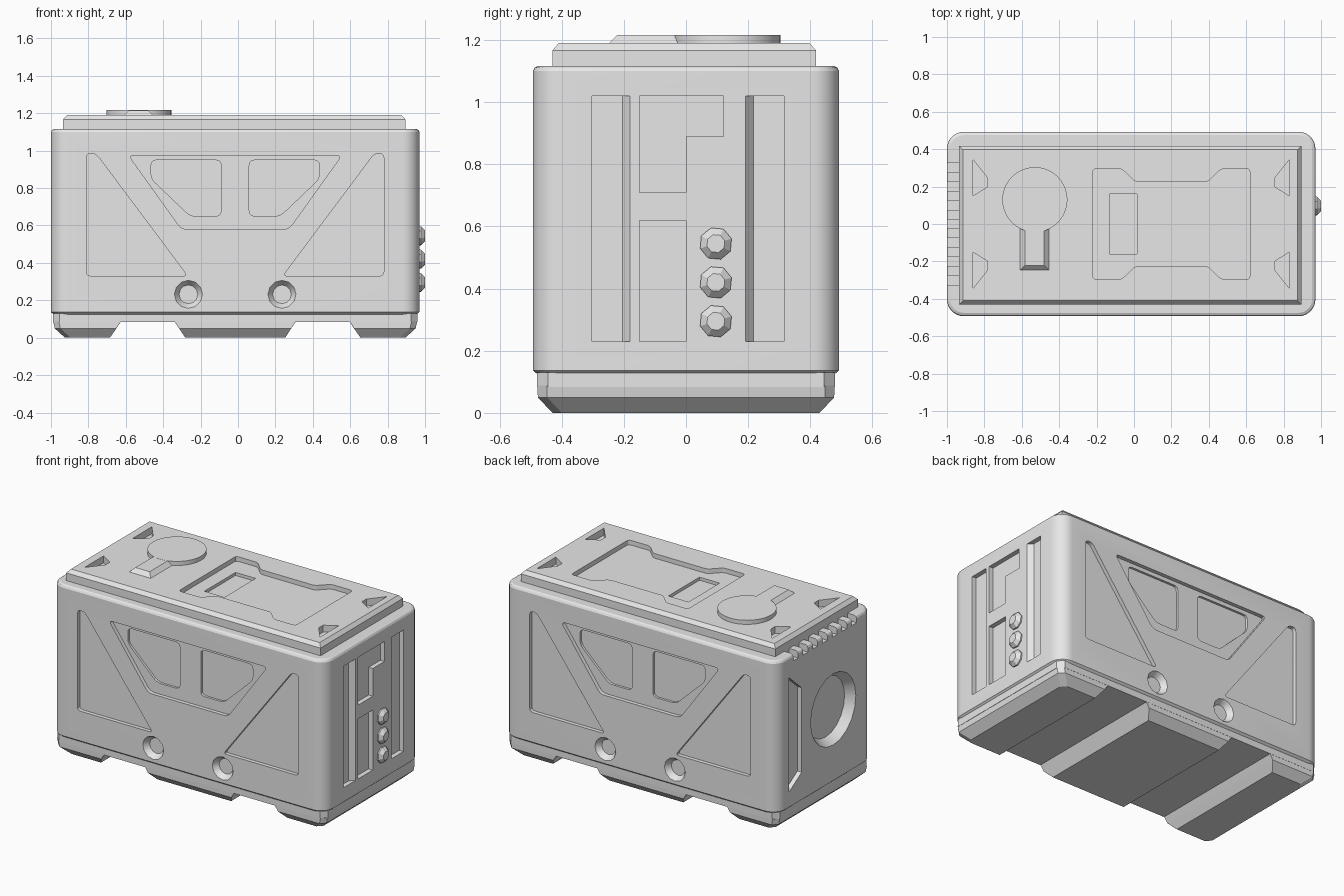
import bpy, bmesh, math
from mathutils import Vector

if "Cube" in bpy.data.objects:
    bpy.data.objects.remove(bpy.data.objects["Cube"])

CX = -0.015                       # centre of the crate without its end buttons
X0, X1, HY = -1.0, 0.97, 0.493    # end planes and half depth of the body
BODY_TOP, LID_TOP = 1.117, 1.19

grey = bpy.data.materials.new("plain grey")
grey.diffuse_color = (0.8, 0.8, 0.8, 1)
grey.use_nodes = True
grey.node_tree.nodes["Principled BSDF"].inputs["Base Color"].default_value = grey.diffuse_color


def loft(name, rings):
    """Closed solid through rings with equal point counts."""
    bm = bmesh.new()
    vs = [[bm.verts.new(p) for p in r] for r in rings]
    n = len(vs[0])
    for a, b in zip(vs, vs[1:]):
        for i in range(n):
            j = (i + 1) % n
            bm.faces.new((a[i], a[j], b[j], b[i]))
    bm.faces.new(vs[0])
    bm.faces.new(vs[-1])
    bmesh.ops.recalc_face_normals(bm, faces=bm.faces)
    me = bpy.data.meshes.new(name)
    bm.to_mesh(me)
    bm.free()
    me.materials.append(grey)
    ob = bpy.data.objects.new(name, me)
    bpy.context.collection.objects.link(ob)
    return ob


def rounded(pts, r, n=3):
    """Polygon with rounded corners."""
    out = []
    for i, p in enumerate(pts):
        p = Vector(p)
        a, b = Vector(pts[i - 1]) - p, Vector(pts[(i + 1) % len(pts)]) - p
        a, b = p + a.normalized() * r, p + b.normalized() * r
        for k in range(n + 1):
            t = k / n
            out.append(tuple(a * (1 - t) ** 2 + p * 2 * t * (1 - t) + b * t * t))
    return out


def circle(u, v, r, n, turn=0.0):
    return [(u + r * math.cos(turn + 2 * math.pi * i / n),
             v + r * math.sin(turn + 2 * math.pi * i / n)) for i in range(n)]


def rect(u0, u1, v0, v1):
    return [(u0, v0), (u1, v0), (u1, v1), (u0, v1)]


def round_rect(hx, hy, r, z, n=8):
    pts = []
    for q, (sx, sy) in enumerate(((1, 1), (-1, 1), (-1, -1), (1, -1))):
        for k in range(n + 1):
            a = math.pi / 2 * (q + k / n)
            pts.append((CX + sx * (hx - r) + r * math.cos(a),
                        sy * (hy - r) + r * math.sin(a), z))
    return pts


# Placing a 2D shape at depth d below each side
front = lambda u, v, d: (u, -HY + d, v)
back = lambda u, v, d: (u, HY - d, v)
right = lambda u, v, d: (X1 - d, u, v)
left = lambda u, v, d: (X0 + d, u, v)
body_top = lambda u, v, d: (u, v, BODY_TOP - d)
lid_top = lambda u, v, d: (u, v, LID_TOP - d)
cutters = []


def cut(ob, place, pts, depth, floor=None):
    """Recess a shape into a side; floor gives sloping walls."""
    floor = floor or pts
    e = 0.015
    k = e / depth
    outer = [(p[0] + (p[0] - q[0]) * k, p[1] + (p[1] - q[1]) * k) for p, q in zip(pts, floor)]
    c = loft("cutter", [[place(*p, -e) for p in outer], [place(*p, depth) for p in floor]])
    c.hide_render = True
    cutters.append(c)
    m = ob.modifiers.new("recess", 'BOOLEAN')
    m.operation, m.solver, m.object = 'DIFFERENCE', 'EXACT', c


def flip(pts):
    return [(2 * CX - u, v) for u, v in pts]


# Body shell with rounded corners
body = loft("body", [round_rect(0.985 - i, HY - i, 0.09 - i, z) for z, i in
                     ((0.12, 0.02), (0.137, 0), (1.1, 0), (1.111, 0.006), (BODY_TOP, 0.018))])

# Long side panels, same on front and back
tri = rounded([(-0.81, 0.985), (-0.76, 0.985), (-0.27, 0.33), (-0.81, 0.33)], 0.024)
trap = rounded([(-0.585, 0.975), (0.555, 0.975), (0.272, 0.58), (-0.302, 0.58)], 0.03)
win = rounded([(-0.465, 0.85), (-0.465, 0.95), (-0.09, 0.95), (-0.09, 0.65), (-0.255, 0.65)], 0.03)
for side in (front, back):
    cut(body, side, trap, 0.025)
    for s in (lambda p: p, flip):
        cut(body, side, s(tri), 0.025)
        cut(body, side, s(win), 0.04)
        hole = [circle(-0.265, 0.232, r, 12) for r in (0.075, 0.05)]
        cut(body, side, s(hole[0]), 0.035, s(hole[1]))

# Right end slots
cut(body, right, rect(-0.303, -0.18, 0.23, 1.02), 0.03, rect(-0.303, -0.205, 0.23, 1.02))
cut(body, right, rect(0.192, 0.315, 0.23, 1.02), 0.03, rect(0.217, 0.315, 0.23, 1.02))
cut(body, right, rect(-0.15, 0.0, 0.23, 0.62), 0.03)
cut(body, right, [(-0.15, 0.71), (0, 0.71), (0, 0.89), (0.12, 0.89), (0.12, 1.02), (-0.15, 1.02)], 0.03)

# Left end round well, bracket recess and vent notches
cut(body, left, circle(-0.085, 0.6, 0.232, 20), 0.055, circle(-0.085, 0.6, 0.195, 20))
cut(body, left, [(0.37, 0.235), (0.37, 0.98), (0.24, 0.865), (0.24, 0.315)], 0.03)
for i in range(7):
    y = -0.3 + 0.1 * i
    cut(body, body_top, rect(-1.03, -0.935, y - 0.025, y + 0.025), 0.045)

# Lid with chamfered rim
lid = loft("lid", [[(u, v, z) for u, v in rect(-0.935 + i, 0.895 - i, -0.43 + i, 0.418 - i)]
                   for z, i in ((1.1, 0), (1.167, 0), (LID_TOP, 0.02))])
half = [(-0.22, 0.295), (-0.065, 0.295), (0.005, 0.225), (0.395, 0.225), (0.465, 0.295), (0.62, 0.295)]
cut(lid, lid_top, rounded(half + [(u, -v) for u, v in reversed(half)], 0.02), 0.03)
cut(lid, lid_top, rect(-0.13, 0.015, -0.16, 0.16), 0.05)
corner = [(-0.862, 0.345), (-0.862, 0.15), (-0.782, 0.2), (-0.782, 0.245)]
for s in (lambda p: p, flip):
    for sy in (1, -1):
        cut(lid, lid_top, [(u, v * sy) for u, v in s(corner)], 0.045)

# Raised keyhole shape on the lid
disc = circle(-0.53, 0.13, 0.174, 40)
knob = loft("lid_disc", [[(u, v, z) for u, v in disc] for z in (1.17, 1.217)])
stem = loft("lid_stem", [[(u, v, z) for u, v in rect(-0.61 + i, -0.455 - i, -0.247 + i, 0.1)]
                         for z, i in ((1.18, 0), (LID_TOP, 0), (1.216, 0.026))])

# Three buttons on the right end
buttons = []
for z in (0.545, 0.42, 0.295):
    buttons.append(loft("end_button", [[right(*p, d) for p in circle(0.096, z, r, 8, 0.3)]
                                       for d, r in ((0.02, 0.053), (-0.008, 0.053), (-0.03, 0.03))]))


# Base plate and feet
def block(x0, x1, hy, z, c0=0.001, c1=0.001):
    return [(x0 + c0, -hy, z), (x1 - c1, -hy, z), (x1, -hy + c1, z), (x1, hy - c1, z),
            (x1 - c1, hy, z), (x0 + c0, hy, z), (x0, hy - c0, z), (x0, -hy + c0, z)]


base = loft("base_plate", [block(CX - 0.974, CX + 0.974, 0.479, z, 0.035, 0.035) for z in (0.083, 0.13)])
feet = [loft("middle_foot", [block(CX - w, CX + w, hy, z) for w, hy, z in
                             ((0.267, 0.43, 0), (0.3, 0.477, 0.05), (0.325, 0.478, 0.088))])]
for s in (-1, 1):
    rings = []
    for a, b, hy, z in ((0.67, 0.91, 0.43, 0), (0.635, 0.965, 0.477, 0.05), (0.61, 0.973, 0.478, 0.088)):
        x0, x1 = sorted((CX + s * a, CX + s * b))
        rings.append(block(x0, x1, hy, z, *((0.03, 0.001) if s < 0 else (0.001, 0.03))))
    feet.append(loft("end_foot", rings))

# Bake the recesses and drop the cutters
bpy.context.view_layer.update()
dg = bpy.context.evaluated_depsgraph_get()
baked = [(ob, bpy.data.meshes.new_from_object(ob.evaluated_get(dg))) for ob in (body, lid)]
for ob, me in baked:
    ob.modifiers.clear()
    ob.data = me
    me.materials.clear()
    me.materials.append(grey)
    for p in me.polygons:
        p.material_index = 0
for c in cutters:
    bpy.data.objects.remove(c)

# Smooth only the rounded parts
for ob in (body, lid, knob):
    bpy.ops.object.select_all(action='DESELECT')
    ob.select_set(True)
    bpy.context.view_layer.objects.active = ob
    bpy.ops.object.shade_smooth_by_angle(angle=math.radians(25))
